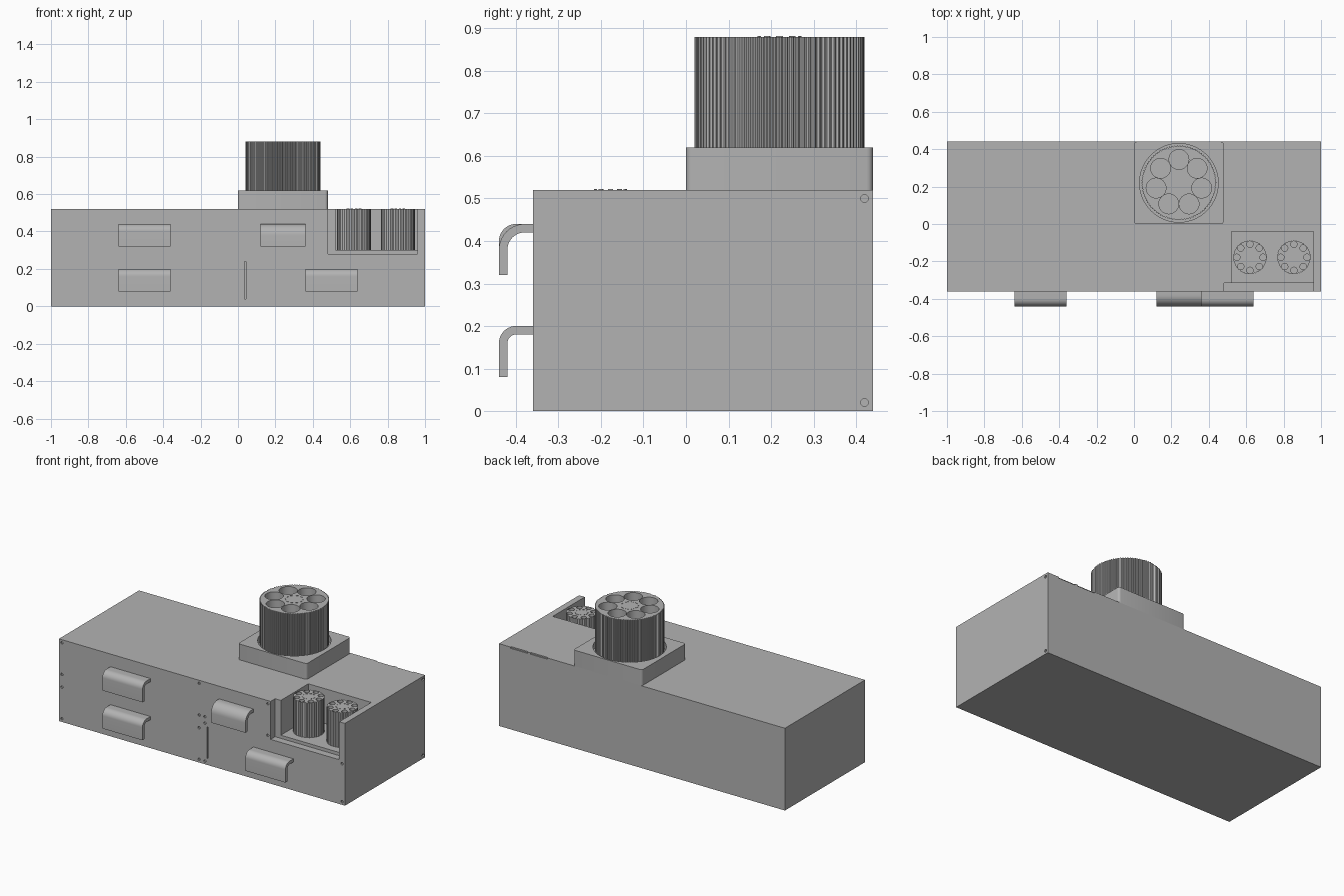
import bpy, bmesh
from math import sin, cos, pi, tau
from mathutils import Matrix, Vector

cube = bpy.data.objects.get("Cube")
if cube:
    bpy.data.objects.remove(cube, do_unlink=True)

grey = bpy.data.materials.new("neutral grey")
grey.use_nodes = True
colour = (0.45, 0.45, 0.45, 1)
grey.diffuse_color = colour
grey.node_tree.nodes["Principled BSDF"].inputs["Base Color"].default_value = colour


def finish(name, bm):
    bmesh.ops.recalc_face_normals(bm, faces=bm.faces)
    mesh = bpy.data.meshes.new(name)
    bm.to_mesh(mesh)
    bm.free()
    mesh.materials.append(grey)
    ob = bpy.data.objects.new(name, mesh)
    bpy.context.scene.collection.objects.link(ob)
    return ob


def add_box(bm, lo, hi):
    lo, hi = Vector(lo), Vector(hi)
    m = Matrix.Translation((lo + hi) / 2) @ Matrix.Diagonal((*(hi - lo), 1))
    return bmesh.ops.create_cube(bm, size=1, matrix=m)["verts"]


def add_cylinder(bm, centre, radius, depth, axis="Z", sides=32):
    turn = {"Z": Matrix(), "X": Matrix.Rotation(pi / 2, 4, "Y"),
            "Y": Matrix.Rotation(pi / 2, 4, "X")}[axis]
    bmesh.ops.create_cone(bm, cap_ends=True, segments=sides, radius1=radius, radius2=radius,
                          depth=depth, matrix=Matrix.Translation(centre) @ turn)


def prism(bm, points, offset):
    face = bm.faces.new([bm.verts.new(p) for p in points])
    new = bmesh.ops.extrude_face_region(bm, geom=[face])["geom"]
    bmesh.ops.translate(bm, vec=offset, verts=[v for v in new if isinstance(v, bmesh.types.BMVert)])


def cut(ob, bm):
    """Subtract the shapes in bm from ob, then drop the cutter."""
    cutter = finish("cutter", bm)
    cutter.hide_render = True
    mod = ob.modifiers.new("cut", "BOOLEAN")
    mod.operation, mod.solver, mod.object = "DIFFERENCE", "EXACT", cutter
    baked = bpy.data.meshes.new_from_object(
        ob.evaluated_get(bpy.context.evaluated_depsgraph_get()))
    ob.modifiers.clear()
    ob.data = baked
    bpy.data.objects.remove(cutter, do_unlink=True)


def smooth(ob, angle=0.5):
    bpy.ops.object.select_all(action="DESELECT")
    ob.select_set(True)
    bpy.context.view_layer.objects.active = ob
    bpy.ops.object.shade_smooth_by_angle(angle=angle)


# Main body with its open-fronted pocket
bm = bmesh.new()
add_box(bm, (-1, -.36, 0), (1, .44, .52))
body = finish("body", bm)
bm = bmesh.new()
add_box(bm, (.48, -.4, .28), (.96, -.315, .6))
cut(body, bm)
bm = bmesh.new()
add_box(bm, (.52, -.35, .30), (.96, -.04, .6))
cut(body, bm)

# Screw holes, front slit and rear edge notches
bm = bmesh.new()
front = [(x, z) for x in (-.98, -.02) for z in (.02, .22, .30, .50)]
front += [(.02, z) for z in (.02, .26, .30)]
front += [(.46, .30), (.46, .50), (.98, .02), (.98, .26)]
for x, z in front:
    add_cylinder(bm, (x, -.36, z), .008, .016, "Y", 12)
for z in (.02, .50):
    add_cylinder(bm, (1, .42, z), .009, .016, "X", 12)
add_box(bm, (.036, -.4, .04), (.044, -.35, .24))
for x in (.66, .80):
    add_box(bm, (x, .433, .512), (x + .12, .46, .54))
cut(body, bm)

# Raised base with rounded vertical corners and a round socket
bm = bmesh.new()
add_box(bm, (0, 0, .52), (.48, .44, .62))
upright = [e for e in bm.edges if abs(e.verts[0].co.z - e.verts[1].co.z) > .05]
bmesh.ops.bevel(bm, geom=upright, offset=.015, segments=4, affect="EDGES", profile=.5)
base = finish("drum_base", bm)
bm = bmesh.new()
add_cylinder(bm, (.24, .22, .62), .21, .08, sides=96)
cut(base, bm)
smooth(base)


def drum(name, centre, radius, bottom, top, ribs, holes, ring, bore, depth, dash_ring):
    """Finely ribbed drum with a ring of bores and a circle of dashes on top."""
    x, y = centre
    bm = bmesh.new()
    rim = []
    for i in range(ribs * 4):
        r = radius if i % 4 < 2 else radius * .975
        a = tau * i / (ribs * 4)
        rim.append((x + r * cos(a), y + r * sin(a), bottom))
    prism(bm, rim, (0, 0, top - bottom))
    ob = finish(name, bm)
    bm = bmesh.new()
    for i in range(holes):
        a = pi / 2 + tau * i / holes
        add_cylinder(bm, (x + ring * cos(a), y + ring * sin(a), top), bore, depth * 2)
    cut(ob, bm)
    smooth(ob, .3)

    # Dashes around the middle
    bm = bmesh.new()
    for i in range(10):
        half = dash_ring * .16
        verts = add_box(bm, (-.002, -half, 0), (.002, half, .002))
        place = (Matrix.Translation((x, y, top)) @ Matrix.Rotation(tau * i / 10, 4, "Z")
                 @ Matrix.Translation((dash_ring, 0, 0)))
        bmesh.ops.transform(bm, matrix=place, verts=verts)
    finish(name + "_dashes", bm)


drum("large_drum", (.24, .22), .20, .58, .88, 90, 7, .125, .053, .14, .05)
for side, x in (("right", .62), ("left", .855)):
    drum(side + "_small_drum", (x, -.178), .09, .30, .52, 40, 8, .07, .017, .1, .037)


# Handles: bent plates that come out of the front and turn down
def handle(name, x0, x1, top, radius):
    thick, outer = .02, -.44
    cy, cz = outer + radius, top - radius
    arc = [pi / 2 + pi / 2 * i / 10 for i in range(11)]
    points = [(-.36, top)]
    points += [(cy + radius * cos(a), cz + radius * sin(a)) for a in arc]
    points += [(outer, top - .12), (outer + thick, top - .12)]
    inner = radius - thick
    points += [(cy + inner * cos(a), cz + inner * sin(a)) for a in reversed(arc)]
    points += [(-.36, top - thick)]
    bm = bmesh.new()
    prism(bm, [(x0, y, z) for y, z in points], (x1 - x0, 0, 0))
    smooth(finish(name, bm))


handle("upper_right_handle", -.64, -.36, .44, .04)
handle("lower_right_handle", -.64, -.36, .20, .04)
handle("upper_left_handle", .12, .36, .44, .06)
handle("lower_left_handle", .36, .64, .20, .04)
